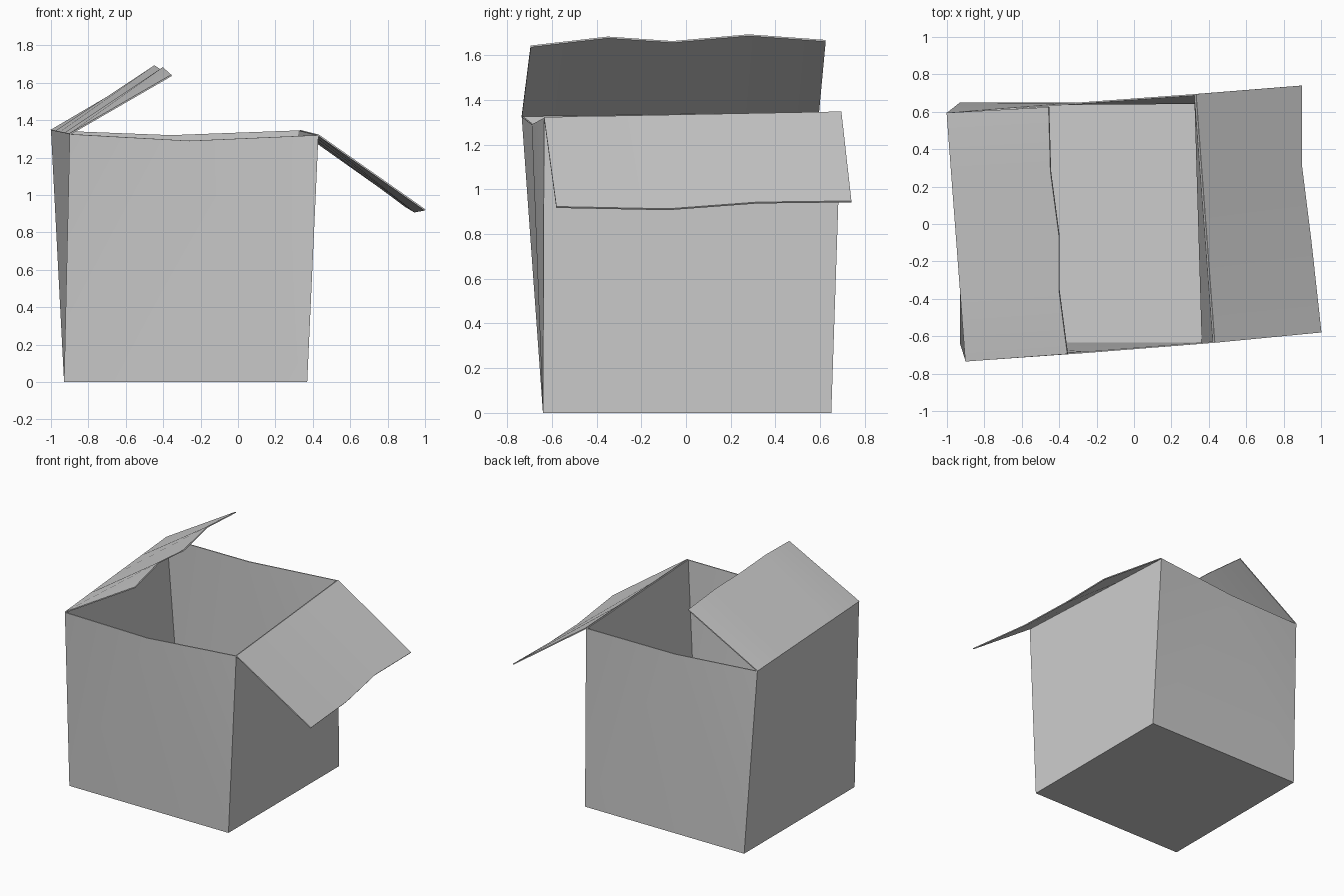
import bpy
import bmesh
from mathutils import Vector

cube = bpy.data.objects.get("Cube")
if cube:
    bpy.data.objects.remove(cube, do_unlink=True)

grey = bpy.data.materials.new("grey_card")
grey.use_nodes = True
grey.diffuse_color = (0.605, 0.605, 0.605, 1)
grey.node_tree.nodes["Principled BSDF"].inputs["Base Color"].default_value = (0.605, 0.605, 0.605, 1)

CARD = 0.008


def finish(name, bm, offset):
    """Turn a sheet into a thin piece of card with crisp edges."""
    mesh = bpy.data.meshes.new(name)
    bm.to_mesh(mesh)
    bm.free()
    mesh.materials.append(grey)
    obj = bpy.data.objects.new(name, mesh)
    bpy.context.collection.objects.link(obj)
    card = obj.modifiers.new("card", 'SOLIDIFY')
    card.thickness = CARD
    card.offset = offset
    card.use_even_offset = True
    bpy.ops.object.select_all(action='DESELECT')
    obj.select_set(True)
    bpy.context.view_layer.objects.active = obj
    # The thickness is applied first so its edges are kept sharp too
    bpy.ops.object.modifier_apply(modifier=card.name)
    bpy.ops.object.shade_smooth_by_angle(angle=0.4)


# Corners run anticlockwise from the front corner on the -x side
base = [(-0.93, -0.64, 0), (0.37, -0.64, 0), (0.37, 0.65, 0), (-0.93, 0.65, 0)]
rim = [(-0.90, -0.735, 1.325), (0.43, -0.635, 1.32),
       (0.33, 0.695, 1.345), (-1.0, 0.595, 1.345)]
sag = {0: (-0.26, -0.69, 1.29), 2: (-0.36, 0.645, 1.32)}

# Box body: floor, plain side walls, and front and back walls with a sagging rim
bm = bmesh.new()
low = [bm.verts.new(p) for p in base]
top = [bm.verts.new(p) for p in rim]
bm.faces.new(low[::-1])
for i in range(4):
    j = (i + 1) % 4
    if i in sag:
        mid = bm.verts.new(sag[i])
        bm.faces.new((low[i], low[j], mid))
        bm.faces.new((low[i], mid, top[i]))
        bm.faces.new((low[j], top[j], mid))
    else:
        bm.faces.new((low[i], low[j], top[j], top[i]))
finish("box_body", bm, -1)


def flap(name, start, end, edge):
    """Strip of card from a straight hinge to a wavy free edge."""
    bm = bmesh.new()
    a, b = Vector(start), Vector(end)
    hinge = [bm.verts.new(a.lerp(b, k / (len(edge) - 1))) for k in range(len(edge))]
    free = [bm.verts.new(p) for p in edge]
    for k in range(len(edge) - 1):
        bm.faces.new((hinge[k], free[k], free[k + 1], hinge[k + 1]))
    finish(name, bm, 0)


# Raised flap on the -x side and drooping flap on the +x side
flap("right_flap", rim[0], rim[3],
     [(-0.355, -0.695, 1.64), (-0.40, -0.35, 1.68), (-0.40, -0.06, 1.66),
      (-0.445, 0.28, 1.69), (-0.455, 0.625, 1.665)])
flap("left_flap", rim[1], rim[2],
     [(1.0, -0.58, 0.92), (0.945, -0.08, 0.91), (0.895, 0.32, 0.94),
      (0.895, 0.74, 0.945)])
